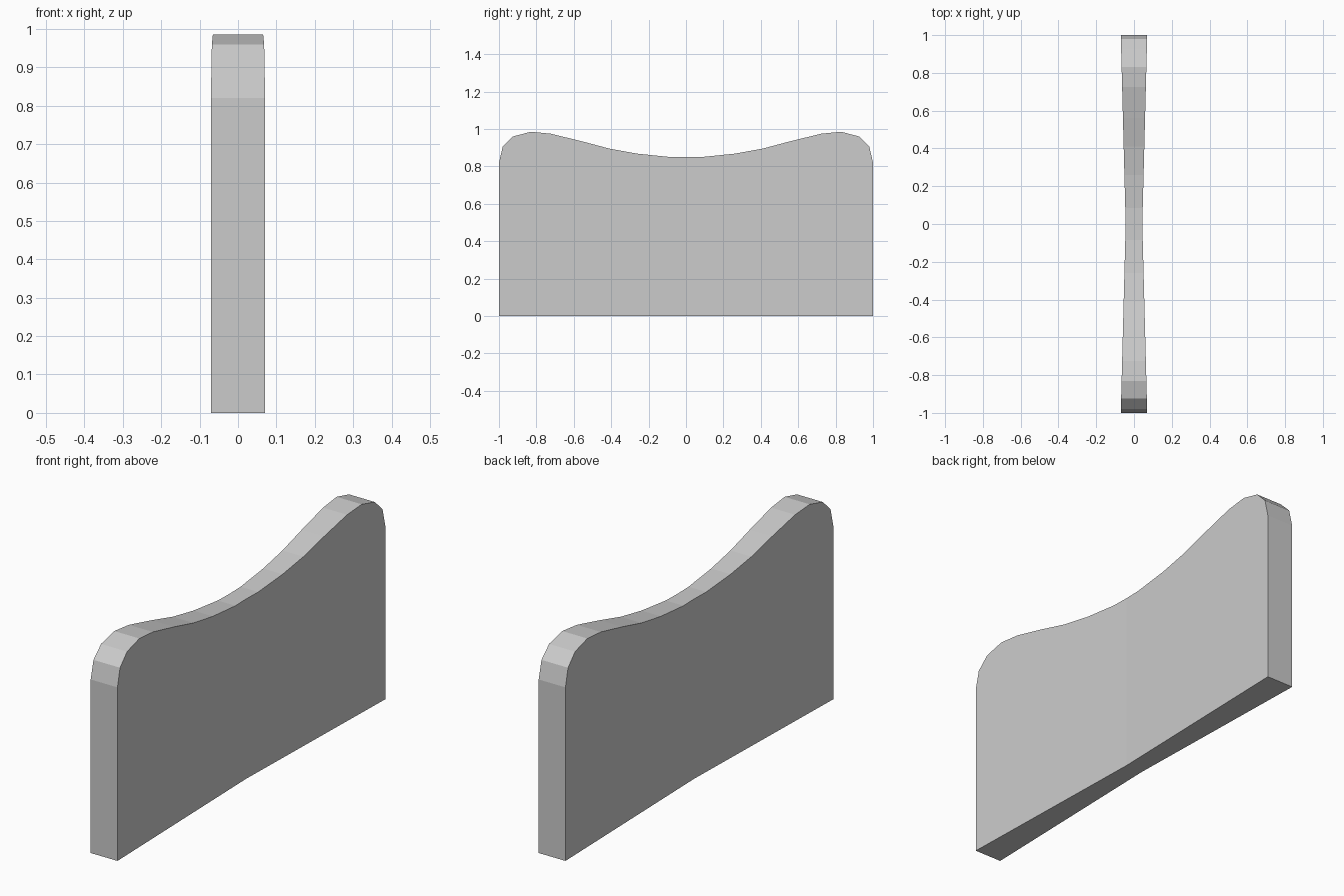
import bpy
import bmesh

cube = bpy.data.objects.get("Cube")
if cube:
    bpy.data.objects.remove(cube, do_unlink=True)

# Plain grey finish
grey = bpy.data.materials.new("plain grey")
grey.use_nodes = True
colour = (0.6, 0.6, 0.6, 1)
grey.diffuse_color = colour
grey.node_tree.nodes["Principled BSDF"].inputs["Base Color"].default_value = colour

# Half outline (y, z), from the bottom centre round the shoulder to the dip
outline = [(0, 0), (1, 0), (1, 0.82), (0.98, 0.905), (0.925, 0.96),
           (0.83, 0.985), (0.725, 0.975), (0.56, 0.935), (0.41, 0.895),
           (0.26, 0.868), (0.085, 0.85), (0, 0.85)]


def half_thickness(y):
    """The panel is thinnest in the middle and widens evenly to each end."""
    return 0.044 + 0.026 * y


# Half panel: two side faces joined by a rim, left open at the centre plane
bm = bmesh.new()
left, right = [[bm.verts.new((side * half_thickness(y), y, z)) for y, z in outline]
               for side in (1, -1)]
bm.faces.new(left)
bm.faces.new(right[::-1])
for i in range(len(outline) - 1):
    bm.faces.new((left[i + 1], left[i], right[i], right[i + 1]))
bmesh.ops.recalc_face_normals(bm, faces=bm.faces)

mesh = bpy.data.meshes.new("waisted_panel")
bm.to_mesh(mesh)
bm.free()
mesh.materials.append(grey)
panel = bpy.data.objects.new("waisted_panel", mesh)
bpy.context.collection.objects.link(panel)

# Mirror front to back
mirror = panel.modifiers.new("front_back_mirror", "MIRROR")
mirror.use_axis = (False, True, False)
mirror.use_clip = True
